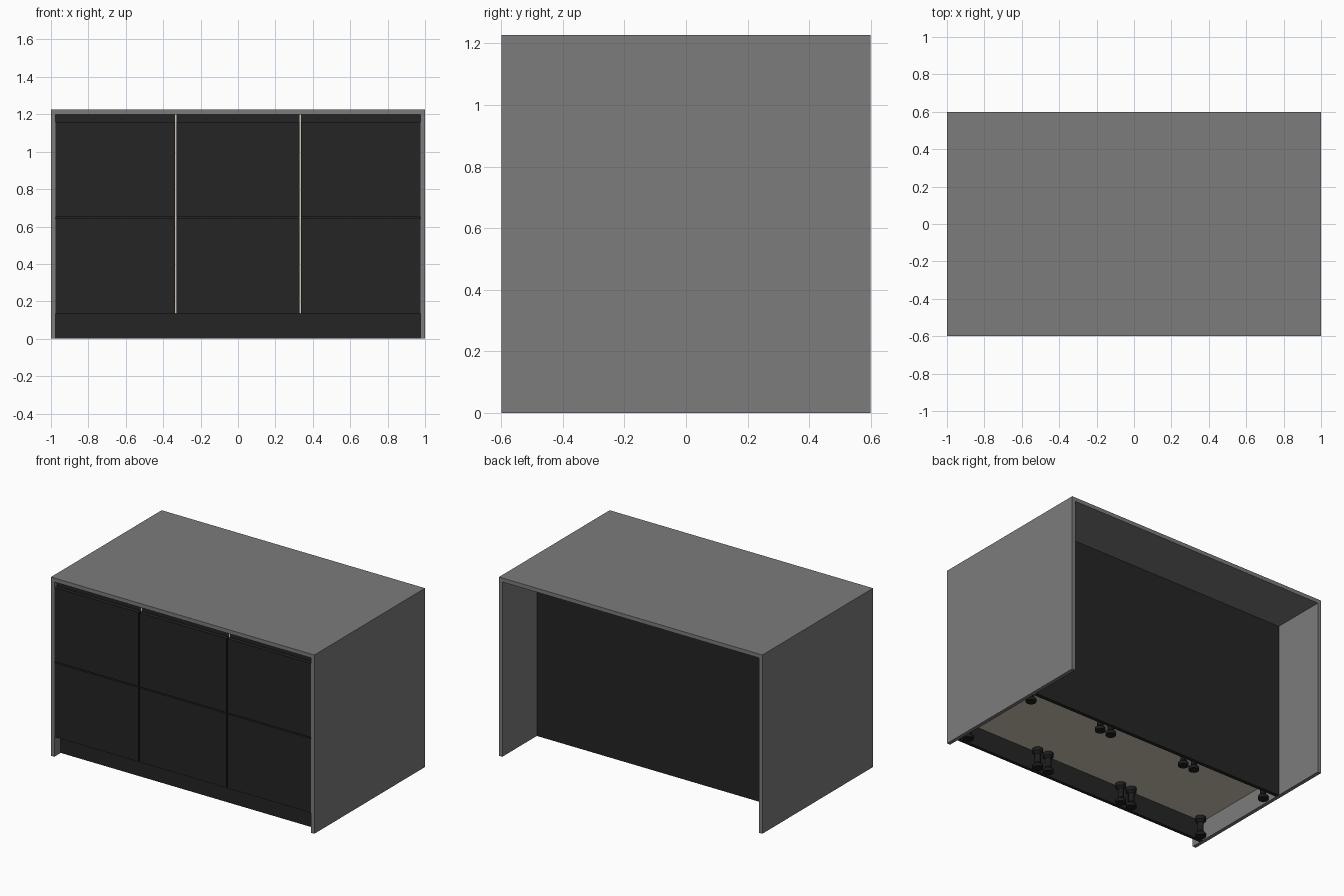
import bpy
import bmesh

cube = bpy.data.objects.get("Cube")
if cube:
    bpy.data.objects.remove(cube, do_unlink=True)


def material(name, rgb):
    m = bpy.data.materials.new(name)
    m.use_nodes = True
    m.diffuse_color = (*rgb, 1)
    m.node_tree.nodes["Principled BSDF"].inputs["Base Color"].default_value = (*rgb, 1)
    return m


GREY = material("grey_stone", (0.2, 0.2, 0.2))
DARK = material("charcoal_front", (0.018, 0.018, 0.018))
BEIGE = material("beige_board", (0.64, 0.58, 0.47))
BLACK = material("black_plastic", (0.012, 0.012, 0.012))


def add_object(name, bm, mat):
    mesh = bpy.data.meshes.new(name)
    bmesh.ops.recalc_face_normals(bm, faces=bm.faces)
    bm.to_mesh(mesh)
    bm.free()
    mesh.materials.append(mat)
    ob = bpy.data.objects.new(name, mesh)
    bpy.context.collection.objects.link(ob)
    return ob


def box(name, mat, x, y, z):
    """Box given by its (low, high) range on each axis."""
    bm = bmesh.new()
    bmesh.ops.create_cube(bm, size=1)
    for v in bm.verts:
        v.co = [r[0] if c < 0 else r[1] for c, r in zip(v.co, (x, y, z))]
    return add_object(name, bm, mat)


def lathe(name, mat, profile, x, y, sides=16):
    """Turned solid from (radius, height) pairs."""
    bm = bmesh.new()
    verts = [bm.verts.new((r, 0, z)) for r, z in profile]
    edges = [bm.edges.new(pair) for pair in zip(verts, verts[1:])]
    bmesh.ops.spin(bm, geom=verts + edges, cent=(0, 0, 0), axis=(0, 0, 1),
                   angle=6.283185, steps=sides)
    bmesh.ops.remove_doubles(bm, verts=bm.verts, dist=0.0001)
    ob = add_object(name, bm, mat)
    ob.location = (x, y, 0)
    return ob


HALF, DEPTH, HEIGHT = 1.0, 0.6, 1.227
TOP, INNER, BASE = 1.2, 0.975, 0.135     # worktop underside, inner face, cabinet floor
FRONT, CASE, BACK = -0.597, -0.57, 0.2   # door face, cabinet front, cabinet back
BOARD, GAP = 0.02, 0.004
MID, DOOR_TOP = 0.648, 1.16

# Worktop and waterfall side panels
box("worktop", GREY, (-HALF, HALF), (-DEPTH, DEPTH), (TOP, HEIGHT))
for side, x in (("right", (-HALF, -INNER)), ("left", (INNER, HALF))):
    box(side + "_end_panel", GREY, x, (-DEPTH, DEPTH), (0, TOP))

# Back cladding and recessed plinth
box("back_panel", DARK, (-INNER, INNER), (BACK, BACK + 0.025), (0, TOP))
box("plinth", DARK, (-INNER, INNER), (-0.53, -0.508), (0, BASE))

# Foot profile: flanged at both ends
FOOT = [(0, 0), (0.033, 0), (0.033, 0.02), (0.019, 0.035), (0.019, 0.095),
        (0.033, 0.11), (0.033, BASE), (0, BASE)]

# Three cabinets, each with two drawers
bounds = (-INNER, -0.334, 0.334, INNER)
for name, x0, x1 in zip(("right", "middle", "left"), bounds, bounds[1:]):
    cab = name + "_cabinet_"
    box(cab + "floor", BEIGE, (x0, x1), (CASE, BACK), (BASE, BASE + BOARD))
    box(cab + "back", BEIGE, (x0, x1), (BACK - BOARD, BACK), (BASE + BOARD, TOP))
    for side, a in (("right", x0), ("left", x1 - BOARD)):
        box(cab + side + "_side", BEIGE, (a, a + BOARD), (CASE, BACK - BOARD),
            (BASE + BOARD, TOP))

    # Drawer fronts, with a small gap only between neighbours
    f0 = x0 + (GAP if x0 > -INNER else 0)
    f1 = x1 - (GAP if x1 < INNER else 0)
    box(name + "_lower_drawer_front", DARK, (f0, f1), (FRONT, CASE), (BASE, MID - GAP))
    box(name + "_upper_drawer_front", DARK, (f0, f1), (FRONT, CASE), (MID + GAP, DOOR_TOP))

    # Finger-pull rails behind the fronts
    for rail, z in (("top", (DOOR_TOP - 0.04, TOP)), ("middle", (MID - 0.03, MID + 0.03))):
        box(name + "_" + rail + "_rail", DARK, (f0, f1), (CASE - 0.001, CASE + 0.02), z)

    # Adjustable feet
    for sx, x in (("right", x0 + 0.042), ("left", x1 - 0.042)):
        for sy, y in (("front", -0.474), ("back", 0.125)):
            foot = lathe(cab + sy + "_" + sx + "_foot", BLACK, FOOT, x, y)
            bpy.ops.object.select_all(action="DESELECT")
            foot.select_set(True)
            bpy.context.view_layer.objects.active = foot
            bpy.ops.object.shade_smooth_by_angle()
